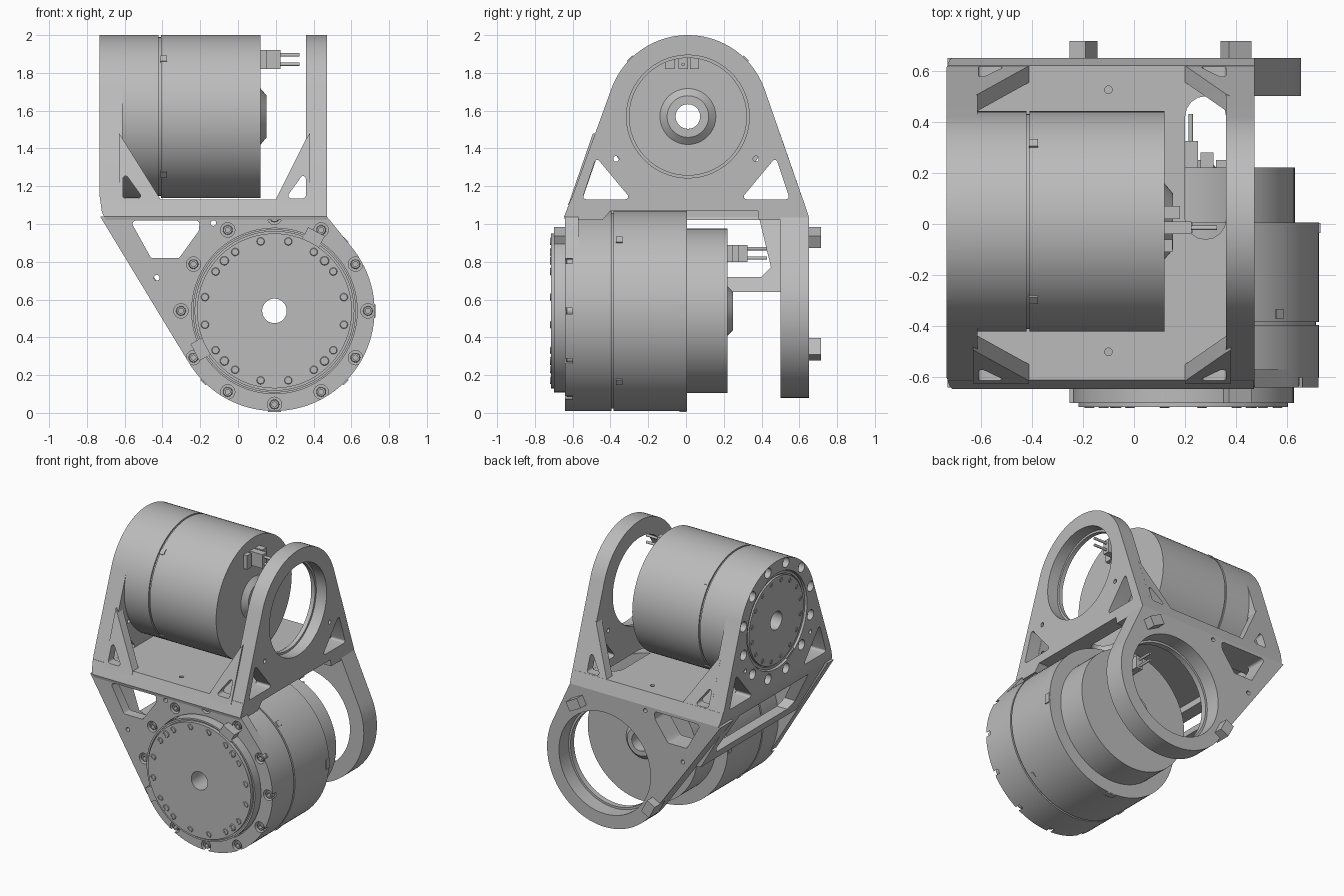
import bpy, bmesh, math
from math import sin, cos, pi, radians
from mathutils import Vector, Matrix
from mathutils.geometry import convex_hull_2d

if "Cube" in bpy.data.objects:
    bpy.data.objects.remove(bpy.data.objects["Cube"])

grey = bpy.data.materials.new("machined grey")
grey.use_nodes = True
grey.diffuse_color = (0.5, 0.5, 0.5, 1)
grey.node_tree.nodes["Principled BSDF"].inputs["Base Color"].default_value = (0.5, 0.5, 0.5, 1)

TOP = (0.01, 1.569)     # upper axis (y, z)
LOW = (0.193, 0.54)     # lower axis (x, z)


def place(axis, u, v, t):
    return {"x": (t, u, v), "y": (u, t, v), "z": (u, v, t)}[axis]


def finish(name, bm):
    bmesh.ops.recalc_face_normals(bm, faces=bm.faces)
    me = bpy.data.meshes.new(name)
    bm.to_mesh(me)
    bm.free()
    me.materials.append(grey)
    ob = bpy.data.objects.new(name, me)
    bpy.context.collection.objects.link(ob)
    return ob


def prism(name, pts, axis, a, b, lean=None):
    """Extrude an outline along an axis; lean shifts points along it."""
    bm = bmesh.new()
    lean = lean or (lambda v: 0)
    ends = [[bm.verts.new(place(axis, u, v, t + lean(v))) for u, v in pts] for t in (a, b)]
    for e in ends:
        bm.faces.new(e)
    for i in range(len(pts)):
        j = (i + 1) % len(pts)
        bm.faces.new((ends[0][i], ends[0][j], ends[1][j], ends[1][i]))
    return finish(name, bm)


def circle(c, r, n=96):
    return [(c[0] + r * cos(2 * pi * i / n), c[1] + r * sin(2 * pi * i / n)) for i in range(n)]


def hull(pts):
    return [pts[i] for i in convex_hull_2d([Vector(p) for p in pts])]


def rounded(pts, r):
    """Outline around circles set at the given points."""
    return hull([q for p in pts for q in circle(p, r, 16)])


def lathe(name, c, axis, profile, n=96):
    """Revolve a closed (radius, distance) profile."""
    bm = bmesh.new()
    rings = [[bm.verts.new(place(axis, c[0] + r * cos(2 * pi * i / n), c[1] + r * sin(2 * pi * i / n), t))
              for r, t in profile] for i in range(n)]
    for i in range(n):
        A, B = rings[i], rings[(i + 1) % n]
        for k in range(len(profile)):
            m = (k + 1) % len(profile)
            bm.faces.new((A[k], A[m], B[m], B[k]))
    return finish(name, bm)


def around(c, r, deg):
    return (c[0] + r * cos(radians(deg)), c[1] + r * sin(radians(deg)))


def turned_box(name, c, r, deg, radial, tangential, axis, a, b):
    p, d = around(c, r, deg), radians(deg)
    pts = [(p[0] + s * radial / 2 * cos(d) - q * tangential / 2 * sin(d),
            p[1] + s * radial / 2 * sin(d) + q * tangential / 2 * cos(d))
           for s, q in ((-1, -1), (1, -1), (1, 1), (-1, 1))]
    return prism(name, pts, axis, a, b)


def box(name, x, y, z):
    return prism(name, [(x[0], y[0]), (x[1], y[0]), (x[1], y[1]), (x[0], y[1])], "z", *z)


def cut(ob, cutters):
    for c in cutters:
        c.hide_render = True
        m = ob.modifiers.new("cut", "BOOLEAN")
        m.operation, m.solver, m.object = "DIFFERENCE", "EXACT", c
    bpy.context.view_layer.update()
    me = bpy.data.meshes.new_from_object(ob.evaluated_get(bpy.context.evaluated_depsgraph_get()))
    ob.modifiers.clear()
    ob.data = me
    for c in cutters:
        bpy.data.objects.remove(c)


def screw(c, r, axis, a, b):
    s = 1 if b > a else -1
    lathe("screw", c, axis, [(r * .5, a), (r, a), (r, b - s * .004), (r * .85, b), (r * .5, b), (r * .5, b - s * .01)], 16)


# Motors
lathe("lower_motor", LOW, "y", [
    (.065, -.715), (.41, -.715), (.41, -.69), (.42, -.69), (.42, -.7), (.432, -.7), (.432, -.58), (.53, -.58),
    (.53, -.395), (.518, -.395), (.518, -.383), (.53, -.383), (.53, .005), (.436, .005), (.436, .22),
    (.13, .22), (.1, .25), (.065, .25)])
lathe("upper_motor", TOP, "x", [
    (.065, -.727), (.31, -.727), (.31, -.71), (.318, -.71), (.318, -.72), (.335, -.72), (.335, -.615), (.431, -.615),
    (.431, -.42), (.421, -.42), (.421, -.408), (.431, -.408), (.431, .12), (.148, .12), (.11, .152), (.065, .152)])
for k in range(16):
    screw(around(LOW, .375, 11.25 + 22.5 * k), .021, "y", -.70, -.719)
    screw(around(TOP, .28, 11.25 + 22.5 * k), .016, "x", -.71, -.731)
for k in range(4):
    screw(around(LOW, .375, 45 + 90 * k), .024, "y", -.70, -.719)
    turned_box("lower_latch", LOW, .53, 45 + 90 * k, .012, .04, "y", -.37, -.335)
    turned_box("lower_rear_latch", LOW, .53, 90 * k, .012, .07, "y", -.035, .003)
    turned_box("upper_latch", TOP, .431, 45 + 90 * k, .012, .04, "x", -.41, -.375)

# Connectors behind the motors
for i, (a, length) in enumerate(((-.04, .105), (.02, .06), (-.11, .03))):
    box("upper_connector", (.11, .12 + length), (a, a + .05), (1.82, 1.92))
    box("lower_connector", (.2 + .06 * i, .25 + .06 * i), (.21, .22 + length), (.8, .89))
for d in (-.025, .025):
    prism("upper_pin", circle((-.015, 1.87 + d), .009, 12), "x", .2, .325)
    prism("lower_pin", circle((.222, .845 + d), .009, 12), "y", .3, .43)

# Upper arch plates
arch = hull(circle(TOP, .431) + [(-.64, 1.04), (.65, 1.04), (-.63, 1.02), (.64, 1.02)])
bend = [(-.733, 1.15), (-.72, 1.06), (-.69, 1.0)]


def arch_windows():
    for s in (-1, 1):
        pts = [(s * y, z) for y, z in ((.53, 1.145), (.47, 1.325), (.32, 1.145))]
        yield prism("cutter", rounded(pts, .014), "x", -1, 1)
        yield prism("cutter", circle((s * .37, 1.345), .015, 16), "x", -1, 1)


def corner_cutter():
    return prism("cutter", bend + [(-.69, .9), (-.9, .9), (-.9, 1.15)], "y", -1, 1)


open_arch = prism("open_arch", arch, "x", .36, .472)
cut(open_arch, [prism("cutter", circle(TOP, .31), "x", 0, 1), prism("cutter", circle(TOP, .325), "x", .39, 1),
                prism("cutter", [(-.4, .9), (-.46, 1.0), (-.4, 1.07), (.38, 1.07), (.4, .9)], "x", 0, 1),
                *arch_windows()])
motor_arch = prism("motor_arch", arch, "x", -.733, -.612)
spots = [around(TOP, .395, 15 + 30 * k) for k in range(12)]
cut(motor_arch, [prism("cutter", circle(TOP, .342), "x", -1, 0), *arch_windows(), corner_cutter()]
    + [prism("cutter", circle(p, .036, 24), "x", -1, -.68) for p in spots])
for p in spots:
    screw(p, .024, "x", -.67, -.70)
for deg in (62, 242):
    turned_box("arch_key", TOP, .36, deg, .06, .09, "x", -.68, -.73)

# Shared cross plate between the arches
section = [(-.64, 1.02), (-.645, 1.04), (-.61, 1.13), (.62, 1.13), (.65, 1.04), (.64, 1.02),
           (.42, 1.02), (.38, 1.07), (-.4, 1.07), (-.46, 1.02)]
cross = prism("cross_plate", section, "x", -.733, .47)
cut(cross, [corner_cutter(), prism("cutter", rounded([(.28, .02), (.28, .42)], .08), "z", .9, 1.3)]
    + [prism("cutter", circle((-.1, y), .015, 16), "z", .9, 1.3) for y in (-.5, .525)])

# Leaning corner gussets with small windows
for s, base in ((-1, -.645), (1, .65)):
    lean = lambda z, s=s: -s * .346 * (z - 1.04)
    for side, x0, x1 in (("motor", -.63, -.41), ("open", .38, .2)):
        d = 1 if x1 > x0 else -1
        g = prism(side + "_gusset", [(x0, 1.1), (x0, 1.48), (x0 + .02 * d, 1.45), (x1, 1.13), (x1, 1.1)], "y", base, base - s * .065, lean)
        hole = [(x0 + d * a, z) for a, z in ((.035, 1.15), (.035, 1.24), (.1, 1.15))]
        cut(g, [prism("cutter", rounded(hole, .014), "y", -1, 1)])


# Lower front and rear plates
def lower_outline(r):
    return hull(circle(LOW, r) + bend + [(-.73, 1.04), (.47, 1.04), (.47, 1.0)])


def plate_windows():
    pts = [(-.54, 1.0), (-.222, 1.0), (-.225, .97), (-.32, .838), (-.45, .838)]
    yield prism("cutter", rounded(pts, .018), "y", -1, 1)
    for p in ((-.43, .715), (-.13, 1.005)):
        yield prism("cutter", circle(p, .015, 16), "y", -1, 1)


low_shape = [p for p in lower_outline(.53) if p[1] < 1.041]
front = prism("front_plate", low_shape, "y", -.64, -.57)
spots = [around(LOW, .495, 30 * k) for k in range(12)]
cut(front, [prism("cutter", circle(LOW, .438), "y", -1, 0), *plate_windows()]
    + [prism("cutter", circle(p, .038, 24), "y", -1, -.60) for p in spots])
for p in spots:
    screw(p, .026, "y", -.59, -.635)
rear = prism("rear_plate", [p for p in lower_outline(.46) if p[1] < 1.041], "y", .5, .65)
cut(rear, [prism("cutter", circle(LOW, .35), "y", 0, 1), prism("cutter", circle(LOW, .365), "y", .54, 1),
           *plate_windows()])

# Locating keys on both lower plates
for deg in (62, 207.5):
    turned_box("front_key", LOW, .44, deg, .07, .1, "y", -.70, -.6)
    turned_box("rear_key", LOW, .44, deg, .07, .1, "y", .6, .715)

# Sloping wall joining the lower plates
wall = prism("sloping_wall", [(-.72, 1.06), (-.69, 1.0), (-.48, .64), (-.4, .64), (-.6, 1.0), (-.62, 1.06)], "y", -.6, .52)
opening = [(-.39, 1.02), (-.45, .77), (-.4, .72), (.4, .72), (.45, .77), (.39, 1.02)]
cut(wall, [prism("cutter", opening, "x", -1, 0)])

# Smooth round surfaces, keep edges crisp
bpy.ops.object.select_all(action="DESELECT")
for ob in bpy.context.scene.objects:
    if ob.type == "MESH":
        ob.select_set(True)
        bpy.context.view_layer.objects.active = ob
bpy.ops.object.shade_smooth_by_angle(angle=radians(25))
